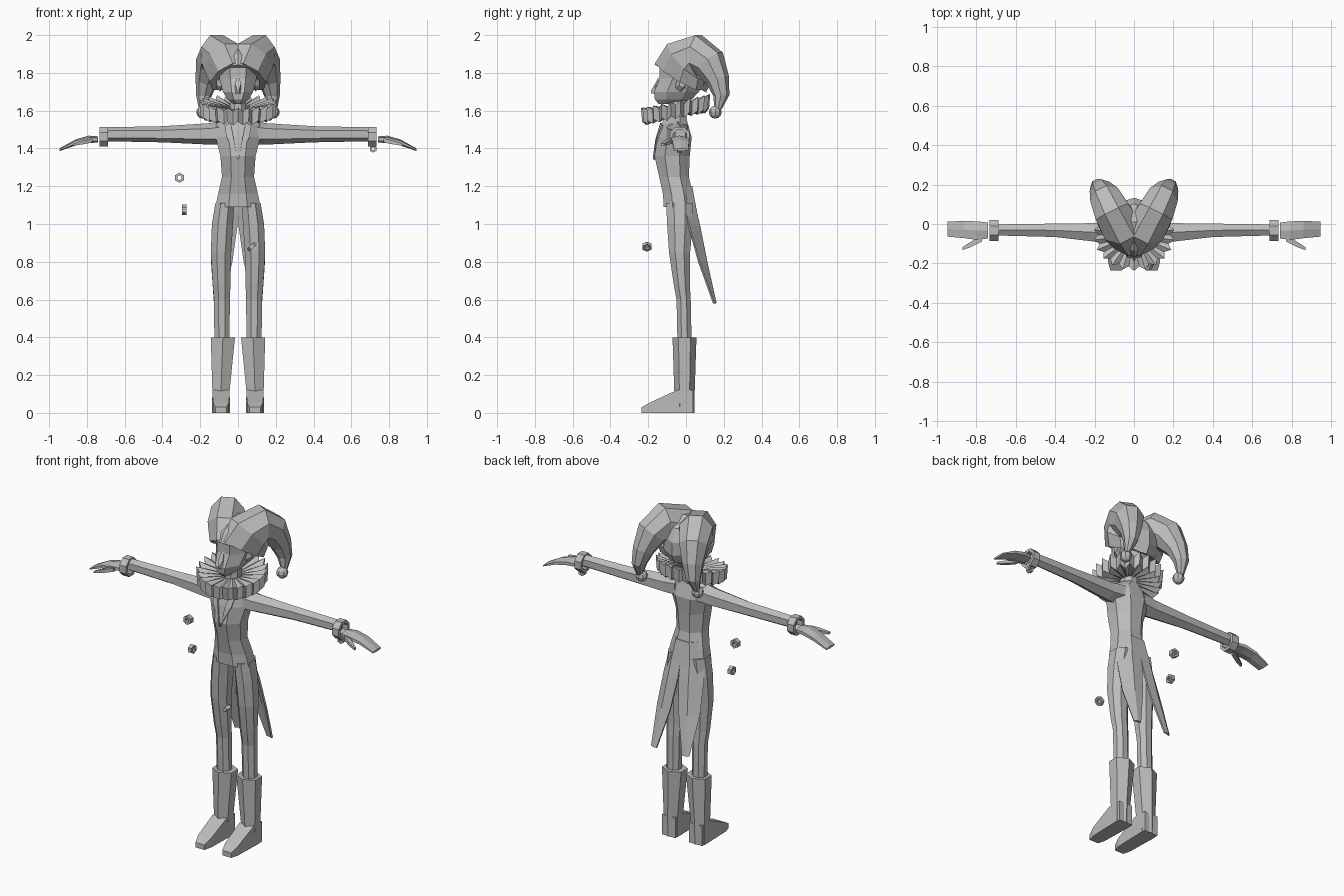
import bpy, bmesh, math
from mathutils import Vector as V

cube = bpy.data.objects.get("Cube")
if cube:
    bpy.data.objects.remove(cube)

GREY = bpy.data.materials.new("plain_grey")
GREY.use_nodes = True
GREY.diffuse_color = (0.5, 0.5, 0.5, 1)
GREY.node_tree.nodes["Principled BSDF"].inputs["Base Color"].default_value = (0.5, 0.5, 0.5, 1)
X, Y, Z = V((1, 0, 0)), V((0, 1, 0)), V((0, 0, 1))
SIDES = (("left", 1), ("right", -1))


def finish(name, bm, side=1):
    """Mirror if needed, fix normals and link as a flat shaded object."""
    for v in bm.verts:
        v.co.x *= side
    bmesh.ops.recalc_face_normals(bm, faces=bm.faces)
    mesh = bpy.data.meshes.new(name)
    bm.to_mesh(mesh)
    bm.free()
    mesh.materials.append(GREY)
    obj = bpy.data.objects.new(name, mesh)
    bpy.context.collection.objects.link(obj)
    return obj


def loft(name, rings, n=8, side=1, closed=False):
    """Skin n-sided sections, each given as (centre, half axis a, half axis b)."""
    bm = bmesh.new()
    grow = 1 / math.cos(math.pi / n)
    loops = []
    for c, a, b in rings:
        angles = [(i + 0.5) * math.tau / n for i in range(n)]
        loops.append([bm.verts.new(V(c) + grow * (a * math.cos(t) + b * math.sin(t)))
                      for t in angles])
    pairs = list(zip(loops, loops[1:]))
    if closed:
        pairs.append((loops[-1], loops[0]))
    else:
        bm.faces.new(loops[0])
        bm.faces.new(loops[-1])
    for lo, hi in pairs:
        for i in range(n):
            j = (i + 1) % n
            bm.faces.new((lo[i], lo[j], hi[j], hi[i]))
    return finish(name, bm, side)


def column(name, rows, n=8, side=1):
    """Upright loft from rows (z, x, front y, back y, half width)."""
    rings = [((x, (f + b) / 2, z), X * w, Y * ((b - f) / 2)) for z, x, f, b, w in rows]
    return loft(name, rings, n, side)


def limb(name, rows, n=8, side=1):
    """Sideways loft from rows (x, y, z, half depth, half height)."""
    return loft(name, [((x, y, z), Y * d, Z * h) for x, y, z, d, h in rows], n, side)


def band(name, centre, u, w, radius, width, thick, count=8, side=1):
    """Faceted hoop in the plane of u and w."""
    rings = []
    for i in range(count):
        t = (i + 0.5) * math.tau / count
        out = u * math.cos(t) + w * math.sin(t)
        rings.append((V(centre) + out * radius, out * thick, u.cross(w) * width))
    return loft(name, rings, 4, side, closed=True)


def sheet(name, rows, thick, side=1):
    """Grid of points given a small thickness."""
    bm = bmesh.new()
    grid = [[bm.verts.new(p) for p in row] for row in rows]
    for lo, hi in zip(grid, grid[1:]):
        for i in range(len(lo) - 1):
            bm.faces.new((lo[i], lo[i + 1], hi[i + 1], hi[i]))
    obj = finish(name, bm, side)
    mod = obj.modifiers.new("thickness", "SOLIDIFY")
    mod.thickness = thick
    mod.offset = 0


# Torso, neck and head
column("jacket", [
    (1.09, 0, -.118, .045, .12), (1.16, 0, -.122, .035, .105), (1.25, 0, -.142, .015, .085),
    (1.36, 0, -.167, .02, .093), (1.46, 0, -.15, .03, .118), (1.53, 0, -.13, .01, .115),
    (1.57, 0, -.11, 0, .05)])
column("neck", [(1.52, 0, -.1, 0, .045), (1.68, 0, -.09, .01, .04)])
column("head", [
    (1.635, 0, -.145, -.03, .025), (1.66, 0, -.165, .03, .055), (1.70, 0, -.17, .07, .08),
    (1.77, 0, -.14, .1, .098), (1.84, 0, -.14, .1, .105), (1.9, 0, -.1, .07, .08)])
loft("nose", [((0, -.145, 1.77), X * .008, Z * .01), ((0, -.165, 1.715), X * .015, Z * .025),
              ((0, -.185, 1.70), X * .004, Z * .008)], 4)

# Pleated ruff, tilted down towards the front
bm = bmesh.new()
PLEATS = 44
profile = [(.05, .012), (.185, .038), (.18, -.036), (.05, -.012)]
rows = []
for i in range(PLEATS):
    t = i * math.tau / PLEATS
    fold = 1 if i % 2 else -1
    row = []
    for r, h in profile:
        k = (r - .05) / .13
        rr = r + .011 * fold * k
        y = rr * .93 * math.sin(t)
        row.append(bm.verts.new((rr * 1.05 * math.cos(t), y - .055,
                                 1.602 + h + y * .2 + .011 * fold * k)))
    rows.append(row)
for i in range(PLEATS):
    a, b = rows[i], rows[(i + 1) % PLEATS]
    for j in range(4):
        k = (j + 1) % 4
        bm.faces.new((a[j], a[k], b[k], b[j]))
finish("ruff", bm)

# Cap: sections tilted to follow the brim
tilt = V((0, .88, -.47))
up = V((0, .47, .88))
base = V((0, -.03, 1.77))
loft("cap", [(base + up * h, X * w, tilt * d) for h, w, d in
             ((0, .118, .148), (.06, .122, .145), (.13, .1, .11), (.18, .04, .05))], 10)

# Two curling hat points: centre, half width, half height
points = [(V((.05, -.04, 1.78)), .085, .14), (V((.075, 0, 1.86)), .1, .13),
          (V((.11, .06, 1.895)), .092, .105), (V((.14, .125, 1.85)), .078, .085),
          (V((.165, .17, 1.76)), .056, .057), (V((.18, .187, 1.68)), .038, .04),
          (V((.19, .17, 1.61)), .016, .018)]
across = V((1, -.5, 0)).normalized()
for label, s in SIDES:
    rings = []
    for i, (c, w, h) in enumerate(points):
        ahead = points[min(i + 1, len(points) - 1)][0] - points[max(i - 1, 0)][0]
        rings.append((c, across * w, ahead.cross(across).normalized() * h))
    loft(label + "_hat_point", rings, 8, s)
    bm = bmesh.new()
    bmesh.ops.create_uvsphere(bm, u_segments=8, v_segments=6, radius=.034)
    bmesh.ops.translate(bm, vec=(.187, .155, 1.592), verts=bm.verts)
    finish(label + "_bell", bm, s)
    loft(label + "_ear", [((.09, -.03, 1.74), Y * .025, Z * .035),
                          ((.115, -.02, 1.75), Y * .015, Z * .025)], 6, s)

    # Lapel and coat tail
    sheet(label + "_lapel", [[(.003, -.17, 1.34), (.01, -.17, 1.36)],
                             [(.022, -.157, 1.45), (.06, -.15, 1.46)],
                             [(.04, -.132, 1.535), (.07, -.125, 1.52)]], .009, s)
    tail = [(1.2, .028, 0, .085, .05), (1.07, .052, 0, .12, .06), (.99, .07, .003, .13, .055),
            (.8, .108, .03, .14, .04), (.58, .157, .085, .125, .01)]
    sheet(label + "_coat_tail", [[(a, y, z), ((a + b) / 2, y, z), (b, y - wrap, z)]
                                 for z, y, a, b, wrap in tail], .01, s)

    # Leg and boot
    column(label + "_leg", [
        (.36, .085, -.045, .03, .04), (.6, .085, -.05, .025, .042), (.68, .087, -.065, .02, .047),
        (.85, .09, -.09, .022, .054), (1.0, .082, -.1, .035, .056), (1.11, .07, -.105, .035, .05)],
        8, s)
    column(label + "_boot_shaft", [(0, .09, -.05, .037, .047), (.12, .09, -.055, .039, .046),
                                   (.4, .08, -.063, .047, .064)], 6, s)
    foot = [(.038, .12, .045), (-.05, .12, .046), (-.19, .055, .042), (-.235, .03, .03)]
    loft(label + "_foot", [((.09, y, top / 2), X * w, Z * (top / 2)) for y, top, w in foot], 4, s)

    # Arm, hand and thumb
    limb(label + "_arm", [
        (.07, -.05, 1.485, .06, .055), (.15, -.045, 1.477, .05, .049),
        (.4, -.032, 1.475, .034, .037), (.7, -.03, 1.475, .028, .032)], 6, s)
    limb(label + "_hand", [
        (.74, -.033, 1.448, .04, .014), (.79, -.034, 1.448, .047, .017),
        (.86, -.028, 1.432, .044, .014), (.945, -.026, 1.393, .038, .006)], 6, s)
    limb(label + "_thumb", [
        (.77, -.07, 1.443, .018, .011), (.82, -.1, 1.432, .014, .01),
        (.87, -.125, 1.42, .008, .006)], 4, s)

    # Cuff bangle
    band(label + "_bangle", (.71, -.033, 1.462), Y, Z, .048, .022, .009, 8, s)

# Charm below the left bangle and loose links
band("bangle_charm", (.715, -.035, 1.398), X, Z, .014, .012, .006, 6)
band("upper_link", (-.31, -.03, 1.245), X, Z, .02, .014, .007, 6)
band("middle_link", (-.285, -.03, 1.075), Y, Z, .02, .012, .007, 6)
slant = V((.7, 0, .7)).normalized()
band("lower_link", (.073, -.207, .88), Y, slant, .02, .01, .007, 6)
